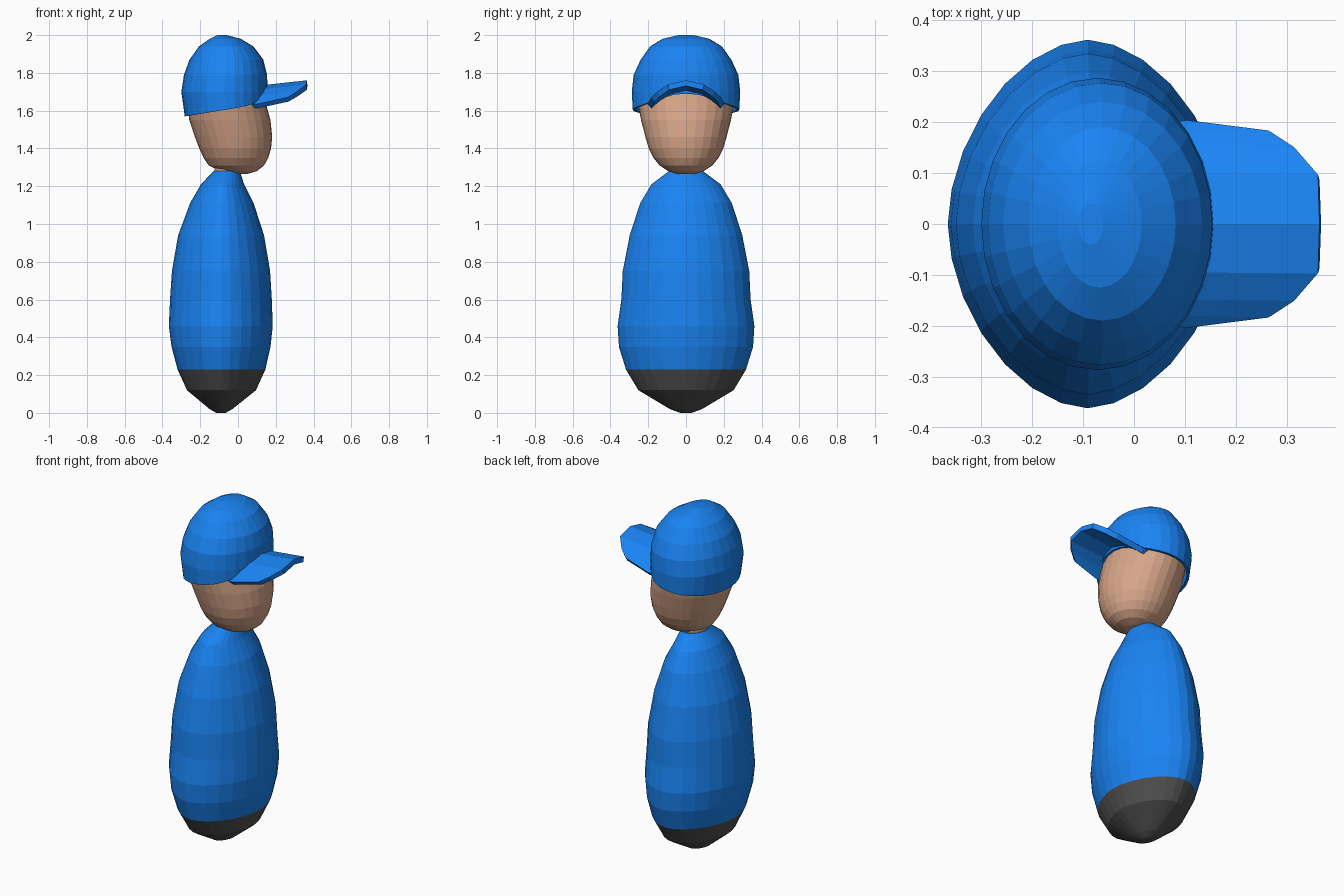
import bpy
from math import sin, cos, pi, copysign

if "Cube" in bpy.data.objects:
    bpy.data.objects.remove(bpy.data.objects["Cube"])


def material(name, rgb):
    m = bpy.data.materials.new(name)
    m.diffuse_color = (*rgb, 1)
    m.use_nodes = True
    m.node_tree.nodes["Principled BSDF"].inputs["Base Color"].default_value = m.diffuse_color
    return m


BLUE = material("blue", (0.01, 0.23, 0.9))
SKIN = material("skin", (0.68, 0.38, 0.25))
DARK = material("dark_grey", (0.08, 0.08, 0.08))


def make(name, verts, faces, mat):
    mesh = bpy.data.meshes.new(name)
    mesh.from_pydata(verts, [], faces)
    mesh.materials.append(mat)
    ob = bpy.data.objects.new(name, mesh)
    bpy.context.collection.objects.link(ob)
    return ob


def power(v, p):
    return copysign(abs(v) ** p, v)


def loft(name, rings, mat, n=28, expo=2.0, cap_low=True, cap_high=True, low_z=None):
    """Stack of oval rings (z, x_min, x_max, y_radius), bottom to top."""
    verts, faces = [], []
    for k, (z, x0, x1, ry) in enumerate(rings):
        for i in range(n):
            a = 2 * pi * i / n
            c, s = power(cos(a), 2 / expo), power(sin(a), 2 / expo)
            zz = low_z(cos(a)) if low_z and k == 0 else z
            verts.append(((x0 + x1) / 2 + c * (x1 - x0) / 2, s * ry, zz))
    for k in range(len(rings) - 1):
        for i in range(n):
            j = (i + 1) % n
            faces.append((k * n + i, k * n + j, k * n + n + j, k * n + n + i))
    if cap_low:
        faces.append(tuple(reversed(range(n))))
    if cap_high:
        faces.append(tuple(range(len(verts) - n, len(verts))))
    return make(name, verts, faces, mat)


# Dark rounded foot of the body
waist = (0.23, -0.32, 0.145, 0.318)
loft("base", [(0, -0.115, -0.065, 0.03), (0.02, -0.15, -0.03, 0.085),
              (0.12, -0.27, 0.095, 0.252), waist], DARK, expo=1.8, cap_high=False)

# Blue torso
loft("torso", [waist, (0.35, -0.352, 0.172, 0.355), (0.46, -0.366, 0.184, 0.362),
               (0.60, -0.36, 0.179, 0.342), (0.75, -0.35, 0.17, 0.335),
               (0.94, -0.317, 0.138, 0.298), (1.11, -0.254, 0.083, 0.243),
               (1.21, -0.196, 0.032, 0.183), (1.28, -0.13, 0.01, 0.09)],
     BLUE, expo=1.8, cap_low=False)

# Neck
loft("neck", [(1.22, -0.125, 0.0, 0.08), (1.34, -0.125, 0.0, 0.08)], SKIN)

# Egg-shaped head leaning forward
loft("head", [(1.265, -0.03, 0.05, 0.045), (1.28, -0.09, 0.10, 0.095),
              (1.31, -0.155, 0.138, 0.14), (1.35, -0.182, 0.16, 0.172),
              (1.40, -0.205, 0.175, 0.197), (1.46, -0.228, 0.181, 0.215),
              (1.55, -0.258, 0.172, 0.238), (1.63, -0.268, 0.15, 0.254),
              (1.72, -0.27, 0.13, 0.255), (1.82, -0.23, 0.09, 0.21),
              (1.90, -0.15, 0.0, 0.1)], SKIN)


# Cap crown, open underneath, with a rim rising over the forehead
def rim(c):
    return 1.605 + 0.035 * c + 0.05 * max(0, c) ** 4


crown = loft("cap_crown", [(1.6, -0.282, 0.155, 0.282), (1.70, -0.3, 0.157, 0.287),
                           (1.79, -0.286, 0.154, 0.277), (1.87, -0.257, 0.134, 0.24),
                           (1.94, -0.207, 0.082, 0.19), (1.98, -0.15, 0.015, 0.125),
                           (2.0, -0.11, -0.06, 0.04)], BLUE, cap_low=False, low_z=rim)
shell = crown.modifiers.new("thickness", 'SOLIDIFY')
shell.thickness = 0.015
shell.offset = -1

# Arched cap brim: outer edge points (x, y) mirrored across the middle
half = [(0.365, 0.0), (0.362, 0.095), (0.315, 0.148), (0.265, 0.18), (0.105, 0.2)]
outer = [(x, -y) for x, y in reversed(half[1:])] + half
rows = 4
verts, faces = [], []
for x1, y1 in outer:
    y0 = y1 * 0.98
    x0 = -0.095 + 0.228 * (1 - (y0 / 0.287) ** 2) ** 0.5
    for r in range(rows):
        t = r / (rows - 1)
        x, y = x0 + (x1 - x0) * t, y0 + (y1 - y0) * t
        z = 1.73 + 0.11 * (x - 0.14) - 0.095 * (abs(y) / 0.2) ** 2
        verts.append((x, y, z))
for i in range(len(outer) - 1):
    for r in range(rows - 1):
        a = i * rows + r
        faces.append((a, a + 1, a + rows + 1, a + rows))
brim = make("cap_brim", verts, faces, BLUE)
plate = brim.modifiers.new("thickness", 'SOLIDIFY')
plate.thickness = 0.03
plate.offset = -0.6
